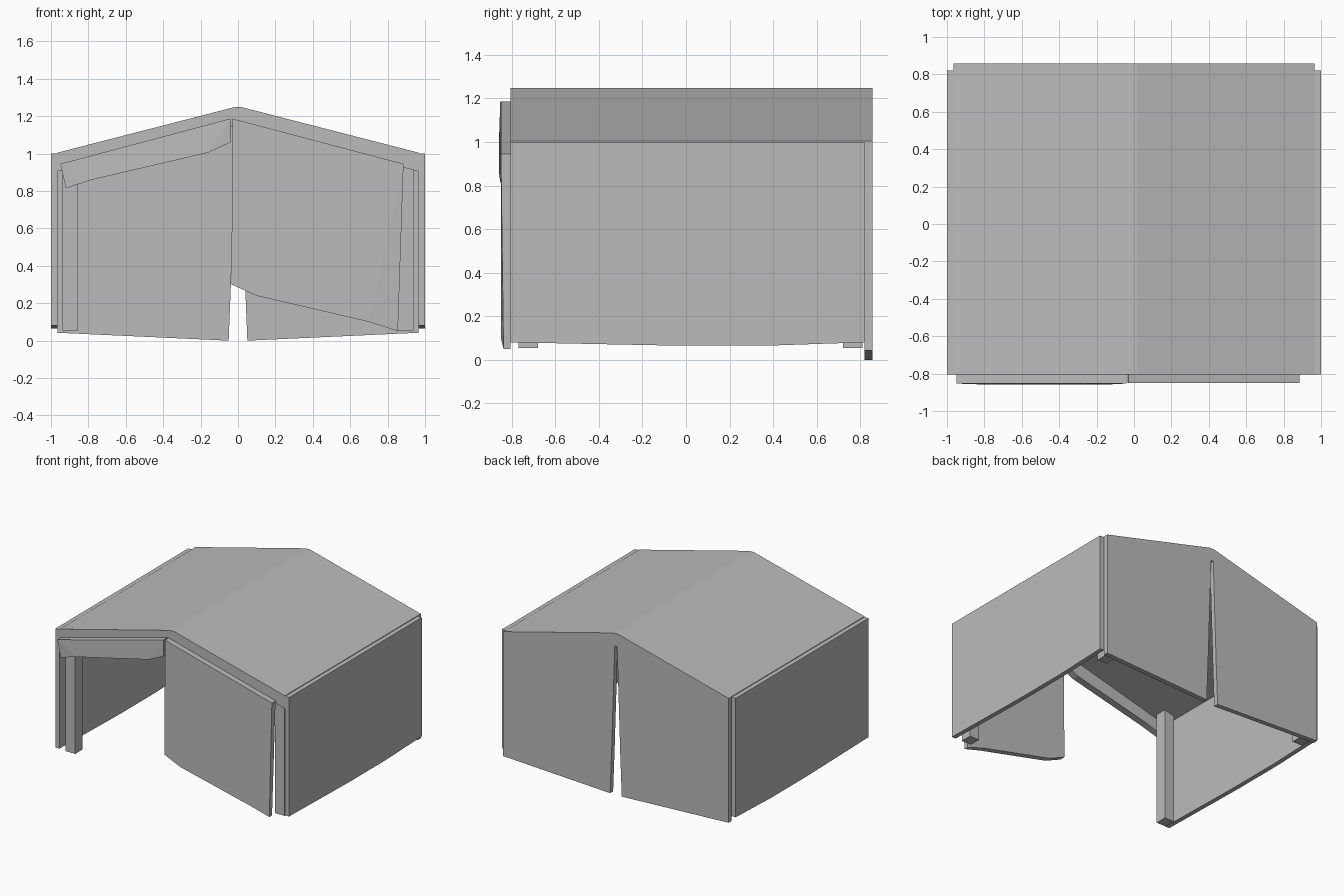
import bpy, bmesh
from mathutils import Vector

if "Cube" in bpy.data.objects:
    bpy.data.objects.remove(bpy.data.objects["Cube"])

canvas = bpy.data.materials.new("grey canvas")
canvas.diffuse_color = (0.5, 0.5, 0.5, 1)
canvas.use_nodes = True
canvas.node_tree.nodes["Principled BSDF"].inputs["Base Color"].default_value = canvas.diffuse_color


def prism(name, outline, axis, lo, hi):
    """Extrude a 2D outline along axis 'x' (outline is y,z) or 'y' (outline is x,z)."""
    bm = bmesh.new()
    if axis == 'x':
        vs = [bm.verts.new((lo, a, b)) for a, b in outline]
        step = Vector((hi - lo, 0, 0))
    else:
        vs = [bm.verts.new((a, lo, b)) for a, b in outline]
        step = Vector((0, hi - lo, 0))
    face = bm.faces.new(vs)
    ext = bmesh.ops.extrude_face_region(bm, geom=[face], use_keep_orig=True)
    bmesh.ops.translate(bm, vec=step, verts=[v for v in ext["geom"] if isinstance(v, bmesh.types.BMVert)])
    bmesh.ops.triangulate(bm, faces=[f for f in bm.faces if len(f.verts) > 4])
    bmesh.ops.recalc_face_normals(bm, faces=bm.faces)
    mesh = bpy.data.meshes.new(name)
    bm.to_mesh(mesh)
    bm.free()
    mesh.materials.append(canvas)
    ob = bpy.data.objects.new(name, mesh)
    bpy.context.collection.objects.link(ob)
    return ob


def mirrored(half):
    """Close a right-hand half outline with its reflection."""
    return half + [(-x, z) for x, z in reversed(half)]


FRONT, BACK, END = -0.805, 0.82, 0.857

# Pitched roof slab with a slightly blunted ridge
roof_half = [(0.012, 1.155), (0.965, 0.905), (0.965, 1.005), (0.02, 1.248)]
prism("roof", [(0.965, 0.905), (0.965, 1.005), (0.02, 1.248), (-0.02, 1.248),
               (-0.965, 1.005), (-0.965, 0.905), (0, 1.155)], 'y', FRONT, BACK)

# Side walls with a gently sagging hem
wall = [(FRONT, 1.0), (FRONT, 0.08), (-0.05, 0.065), (0.38, 0.065), (BACK, 0.08), (BACK, 1.0)]
for side, s in (("left", -1), ("right", 1)):
    prism(side + "_wall", wall, 'x', s * 0.965, s * 1.0)
    # Corner posts
    for end, y in (("front", -0.77), ("back", 0.72)):
        a, b = s * 0.855, s * 0.938
        prism(f"{side}_{end}_post", [(a, 0.055), (b, 0.055), (b, 0.93), (a, 0.95)], 'y', y, y + 0.09)

# Back panel split by a tapering slit
prism("back_panel", mirrored([(0.01, 1.15), (0.038, 0.3), (0.05, 0.0), (0.965, 0.042),
                              (0.965, 1.005), (0.02, 1.248)]), 'y', BACK, END)

# Hanging right door flap, with its lower corner pulled back
flap = prism("right_door_flap", [(-0.035, 0.3), (0.1, 0.24), (0.7, 0.1), (0.855, 0.05),
                                 (0.885, 0.945), (-0.03, 1.187)], 'y', -0.85, FRONT)
for v in flap.data.vertices:
    if v.co.y < -0.84 and v.co.z < 0.06:
        v.co.y += 0.012

# Left door flap gathered up beneath the roof, bulging slightly along its fold
fold = prism("left_door_flap", [(-0.95, 0.945), (-0.92, 0.815), (-0.78, 0.86), (-0.16, 1.005),
                                (-0.04, 1.06), (-0.04, 1.187)], 'y', -0.853, FRONT)
for v in fold.data.vertices:
    if v.co.y < -0.84 and v.co.x in (fold.data.vertices[2].co.x, fold.data.vertices[3].co.x):
        v.co.y -= 0.006
